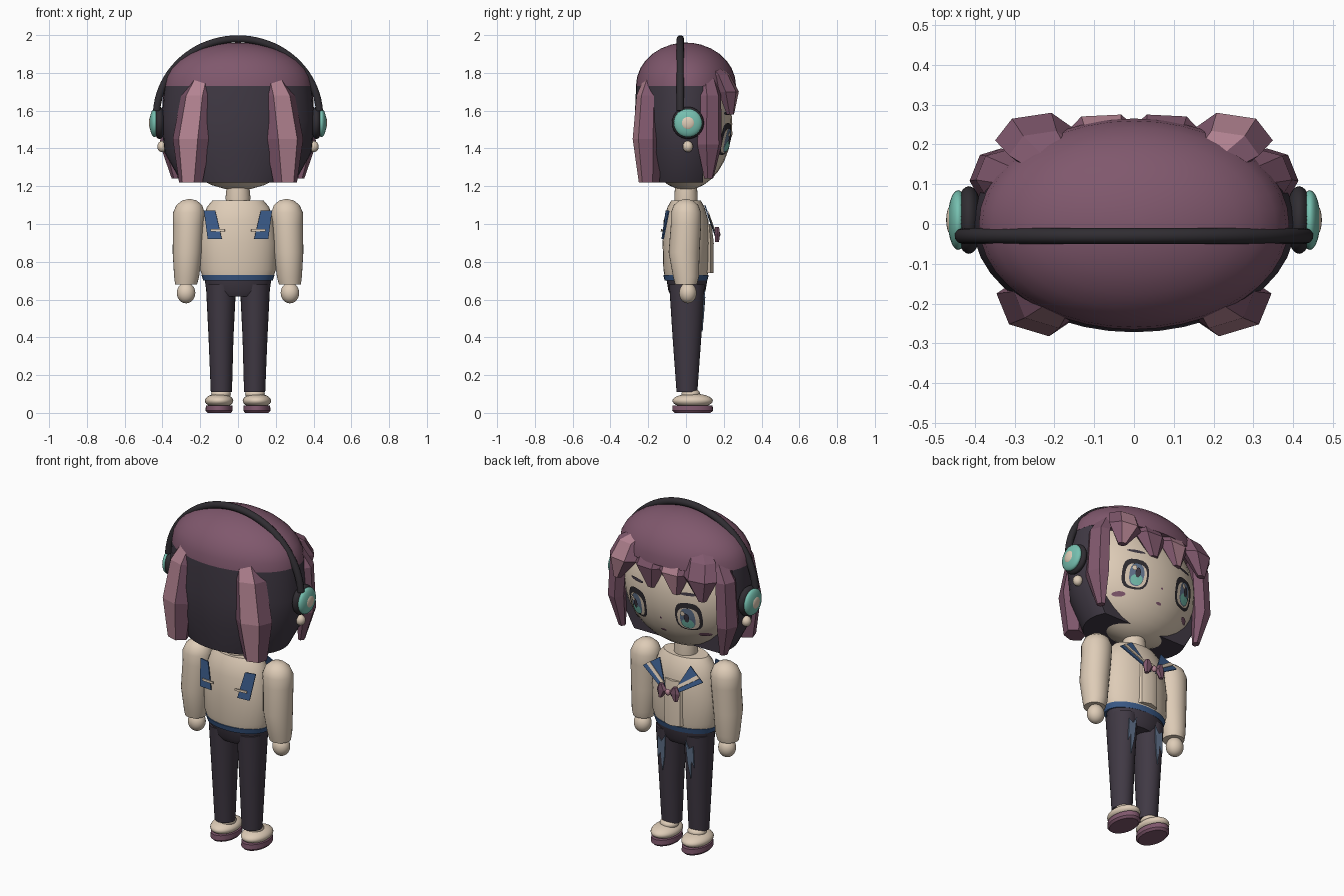
import bpy, bmesh, math
from mathutils import Vector

if "Cube" in bpy.data.objects:
    bpy.data.objects.remove(bpy.data.objects["Cube"])


def material(name, *rgb):
    lin = [(c / 255 / 12.92) if c < 11 else ((c / 255 + 0.055) / 1.055) ** 2.4 for c in rgb]
    m = bpy.data.materials.new(name)
    m.use_nodes = True
    m.diffuse_color = (*lin, 1)
    m.node_tree.nodes["Principled BSDF"].inputs["Base Color"].default_value = (*lin, 1)
    return m


CREAM = material("cream", 222, 204, 183)
PLUM = material("plum", 128, 88, 109)
PINK = material("dusty pink", 180, 132, 146)
CHARCOAL = material("charcoal violet", 64, 57, 68)
BLACK = material("soft black", 48, 45, 50)
TEAL = material("teal", 118, 192, 176)
NAVY = material("sailor blue", 58, 90, 136)
SLATE = material("slate blue", 98, 116, 142)


def finish(bm, name, mats, smooth=True):
    bmesh.ops.recalc_face_normals(bm, faces=bm.faces)
    mesh = bpy.data.meshes.new(name)
    bm.to_mesh(mesh)
    bm.free()
    ob = bpy.data.objects.new(name, mesh)
    bpy.context.collection.objects.link(ob)
    for m in mats:
        mesh.materials.append(m)
    if smooth:
        bpy.ops.object.select_all(action='DESELECT')
        bpy.context.view_layer.objects.active = ob
        ob.select_set(True)
        bpy.ops.object.shade_smooth_by_angle(angle=math.radians(40))
    return ob


def loft(name, rings, mat, n=28, cut_y=None):
    """Stack of upright elliptical rings: (x, y, z, rx, ry)."""
    bm = bmesh.new()
    loops = [[bm.verts.new((x + rx * math.cos(math.tau * k / n), y + ry * math.sin(math.tau * k / n), z))
              for k in range(n)] for x, y, z, rx, ry in rings]
    for a, b in zip(loops, loops[1:]):
        for k in range(n):
            bm.faces.new((a[k], a[(k + 1) % n], b[(k + 1) % n], b[k]))
    bm.faces.new(loops[0])
    bm.faces.new(loops[-1])
    if cut_y is not None:
        bmesh.ops.bisect_plane(bm, geom=bm.verts[:] + bm.edges[:] + bm.faces[:],
                               plane_co=(0, cut_y, 0), plane_no=(0, 1, 0), clear_outer=True)
        bmesh.ops.holes_fill(bm, edges=[e for e in bm.edges if e.is_boundary])
    return finish(bm, name, [mat])


def ellipsoid(name, loc, size, mat):
    bm = bmesh.new()
    bmesh.ops.create_uvsphere(bm, u_segments=28, v_segments=16, radius=1)
    for v in bm.verts:
        v.co = Vector(loc) + Vector(s * c for s, c in zip(size, v.co))
    return finish(bm, name, [mat])


def lock(name, out, path, pink=False):
    """Six-sided hair lock; the facet facing outward may be pink."""
    o = Vector((*out, 0)).normalized()
    t = Vector((-o.y, o.x, 0))
    bm = bmesh.new()
    loops = [[bm.verts.new(Vector((x, y, z)) + t * w * math.cos(k * math.pi / 3) + o * d * math.sin(k * math.pi / 3))
              for k in range(6)] for x, y, z, w, d in path]
    for a, b in zip(loops, loops[1:]):
        for k in range(6):
            f = bm.faces.new((a[k], a[(k + 1) % 6], b[(k + 1) % 6], b[k]))
            f.material_index = int(pink and k == 1)
    bm.faces.new(loops[0])
    bm.faces.new(loops[-1])
    return finish(bm, name, [PLUM, PINK], False)


def plate(name, pts, mat):
    bm = bmesh.new()
    bm.faces.new([bm.verts.new(p) for p in pts])
    ob = finish(bm, name, [mat], False)
    mod = ob.modifiers.new("thickness", 'SOLIDIFY')
    mod.thickness, mod.offset = 0.006, 0
    return ob


FACE_Z, FACE = 1.53, (0.37, 0.245, 0.35)


def face_patch(name, x, z, w, h, mat, layer=1, power=1.0):
    """Thin painted patch that follows the curve of the face."""
    def on_face(px, pz):
        r = 1 - (px / FACE[0]) ** 2 - ((pz - FACE_Z) / FACE[2]) ** 2
        return (px, FACE[1] * math.sqrt(max(r, 0)) + 0.004 * layer, pz)

    def bent(v):
        return math.copysign(abs(v) ** power, v)
    bm = bmesh.new()
    mid = bm.verts.new(on_face(x, z))
    rim = [bm.verts.new(on_face(x + w * bent(math.sin(math.tau * k / 20)), z + h * bent(math.cos(math.tau * k / 20))))
           for k in range(20)]
    for k in range(20):
        bm.faces.new((mid, rim[k], rim[(k + 1) % 20]))
    for f in bm.faces:
        f.normal_update()
    ob = finish(bm, name, [mat], False)
    if ob.data.polygons[0].normal.y < 0:
        ob.data.flip_normals()
    return ob


# Head, hair cap and dark back hair
ellipsoid("head", (0, 0, FACE_Z), FACE, CREAM)
cap = [(0, 0, 1.73 + 0.23 * math.sin(a), 0.39 * math.cos(a), 0.265 * math.cos(a))
       for a in (math.radians(d) for d in (0, 12, 24, 36, 48, 60, 72, 82, 89))]
loft("hair_cap", cap, PLUM, 40)
loft("back_hair", [(0, 0, 1.22, 0.30, 0.23), (0, 0, 1.38, 0.39, 0.26), (0, 0, 1.55, 0.405, 0.272),
                   (0, 0, 1.735, 0.389, 0.264)], CHARCOAL, 40, cut_y=0.09)

# Fringe
for name, x0, x1, x2, pink in (("outer_right", -0.15, -0.25, -0.27, False), ("inner_right", -0.04, -0.08, -0.10, True),
                               ("inner_left", 0.05, 0.08, 0.06, False), ("outer_left", 0.13, 0.25, 0.28, True)):
    lock("fringe_" + name, (x1 * 0.6, 1),
         [(x0, 0.10, 1.88, 0.04, 0.02), (x1 * 0.92, 0.185, 1.79, 0.085, 0.05),
          (x1, 0.225, 1.70, 0.10, 0.055), (x2, 0.235, 1.58, 0.025, 0.02)], pink)

for side, s in (("left", 1), ("right", -1)):
    # Hair locks at the back and by the cheeks
    lock(side + "_back_lock", (0.3 * s, -1),
         [(0.165 * s, -0.16, 1.83, 0.045, 0.04), (0.215 * s, -0.195, 1.68, 0.09, 0.065),
          (0.245 * s, -0.205, 1.45, 0.105, 0.075), (0.25 * s, -0.195, 1.22, 0.065, 0.055)], True)
    lock(side + "_side_lock", (s, 0.4),
         [(0.25 * s, 0.10, 1.85, 0.035, 0.03), (0.345 * s, 0.125, 1.68, 0.065, 0.05),
          (0.36 * s, 0.125, 1.42, 0.07, 0.05), (0.33 * s, 0.12, 1.24, 0.025, 0.02)])

    # Headphone cups and earrings
    ellipsoid(side + "_ear_pad", (0.415 * s, 0.01, 1.535), (0.035, 0.085, 0.085), BLACK)
    ellipsoid(side + "_ear_cup", (0.442 * s, 0.01, 1.535), (0.026, 0.075, 0.075), TEAL)
    ellipsoid(side + "_ear_cup_cap", (0.458 * s, 0.01, 1.535), (0.014, 0.038, 0.038), CREAM)
    ellipsoid(side + "_earring", (0.40 * s, 0.01, 1.41), (0.027, 0.027, 0.03), CREAM)

    # Eyes, brows and cheeks
    ex = 0.165 * s
    face_patch(side + "_eye_outline", ex, 1.45, 0.072, 0.085, BLACK, 1, 0.7)
    face_patch(side + "_eye_white", ex, 1.44, 0.058, 0.066, CREAM, 2, 0.75)
    face_patch(side + "_iris", ex, 1.443, 0.040, 0.064, SLATE, 3, 0.85)
    face_patch(side + "_iris_glow", ex, 1.412, 0.033, 0.030, TEAL, 4)
    face_patch(side + "_pupil", ex, 1.45, 0.014, 0.028, CHARCOAL, 5)
    face_patch(side + "_eye_glint", ex + 0.02, 1.475, 0.012, 0.015, CREAM, 5)
    face_patch(side + "_brow", ex, 1.585, 0.05, 0.009, CHARCOAL)
    face_patch(side + "_blush", 0.225 * s, 1.335, 0.03, 0.013, PLUM)

    # Arms and hands
    loft(side + "_arm", [(0.275 * s, 0, 0.68, 0.058, 0.058), (0.272 * s, 0, 0.72, 0.066, 0.068),
                         (0.268 * s, -0.01, 0.85, 0.078, 0.082), (0.262 * s, 0, 1.0, 0.082, 0.08),
                         (0.26 * s, 0, 1.06, 0.084, 0.08), (0.258 * s, 0, 1.1, 0.068, 0.065),
                         (0.257 * s, 0, 1.125, 0.038, 0.036), (0.257 * s, 0, 1.132, 0.005, 0.005)], CREAM)
    ellipsoid(side + "_hand", (0.275 * s, 0.01, 0.635), (0.049, 0.046, 0.055), CREAM)

    # Legs with faded patches, shoes
    loft(side + "_leg", [(0.088 * s, 0.005, 0.11, 0.056, 0.055), (0.09 * s, 0.005, 0.40, 0.066, 0.076),
                         (0.09 * s, 0.005, 0.68, 0.08, 0.094)], CHARCOAL)
    plate(side + "_thigh_patch", [(s * x, y, z) for x, y, z in (
        (0.065, 0.098, 0.65), (0.09, 0.099, 0.61), (0.115, 0.097, 0.63), (0.118, 0.091, 0.50),
        (0.10, 0.09, 0.54), (0.092, 0.085, 0.43), (0.075, 0.091, 0.52))], SLATE)
    loft(side + "_sole", [(0.1 * s, 0.035, 0.0, 0.062, 0.095), (0.1 * s, 0.035, 0.012, 0.072, 0.108),
                          (0.1 * s, 0.035, 0.04, 0.070, 0.106)], PLUM)
    ellipsoid(side + "_shoe", (0.1 * s, 0.035, 0.064), (0.075, 0.107, 0.038), CREAM)
    ellipsoid(side + "_ankle", (0.09 * s, 0.025, 0.10), (0.052, 0.05, 0.03), CREAM)

    # Sailor collar with stripes
    top, outer, tip = Vector((0.10 * s, 0.10, 1.10)), Vector((0.195 * s, 0.12, 1.035)), Vector((0.015 * s, 0.16, 0.925))
    plate(side + "_lapel", [top, outer, tip], NAVY)
    lift = Vector((0.001 * s, 0.005, 0.001))
    plate(side + "_lapel_stripe", [p + lift for p in (outer.lerp(top, 0.25), outer.lerp(top, 0.45),
                                   tip.lerp(top, 0.36), tip.lerp(top, 0.2))], CREAM)
    plate(side + "_collar_back", [(0.12 * s, -0.105, 1.07), (0.18 * s, -0.09, 1.07),
                                  (0.16 * s, -0.12, 0.92), (0.085 * s, -0.127, 0.92)], NAVY)
    plate(side + "_collar_back_stripe", [(0.07 * s, -0.13, 0.972), (0.145 * s, -0.124, 0.972),
                                         (0.145 * s, -0.125, 0.96), (0.07 * s, -0.131, 0.96)], CREAM)
    # Bow
    lock(side + "_bow_loop", (0, 1), [(0.045 * s, 0.165, 0.985, 0.012, 0.012), (0.04 * s, 0.165, 0.95, 0.035, 0.015),
                                      (0.05 * s, 0.165, 0.905, 0.012, 0.012)])

ellipsoid("bow_knot", (0, 0.168, 0.945), (0.016, 0.014, 0.018), PINK)
face_patch("nose", 0, 1.41, 0.007, 0.006, PLUM)
face_patch("mouth", 0, 1.33, 0.018, 0.007, PLUM)

# Headband
curve = bpy.data.curves.new("headband", 'CURVE')
curve.dimensions = '3D'
curve.bevel_depth, curve.bevel_resolution = 0.02, 3
line = curve.splines.new('POLY')
line.points.add(40)
for k, p in enumerate(line.points):
    a = math.radians(4 + 172 * k / 40)
    p.co = (0.432 * math.cos(a), -0.03, 1.57 + 0.41 * math.sin(a), 1)
curve.materials.append(BLACK)
curve.use_fill_caps = True
bpy.context.collection.objects.link(bpy.data.objects.new("headband", curve))

# Neck, sweater, hem and waist
loft("neck", [(0, 0, 1.10, 0.062, 0.06), (0, 0, 1.14, 0.066, 0.062), (0, 0, 1.20, 0.06, 0.058)], CREAM)
loft("sweater", [(0, 0, 0.715, 0.185, 0.112), (0, 0, 0.76, 0.202, 0.12), (0, 0, 0.90, 0.204, 0.124),
                 (0, 0, 1.02, 0.188, 0.118), (0, 0, 1.09, 0.165, 0.098), (0, 0, 1.125, 0.135, 0.078)], CREAM)
loft("sweater_front_panel", [(0, 0.09, 0.74, 0.072, 0.055), (0, 0.09, 0.90, 0.074, 0.057),
                             (0, 0.09, 1.00, 0.068, 0.045)], CREAM, 8)
loft("hem", [(0, 0, 0.70, 0.184, 0.113), (0, 0, 0.73, 0.194, 0.12)], NAVY)
loft("waist", [(0, 0.005, 0.615, 0.13, 0.08), (0, 0.005, 0.645, 0.168, 0.098),
               (0, 0.005, 0.705, 0.176, 0.108)], CHARCOAL)
